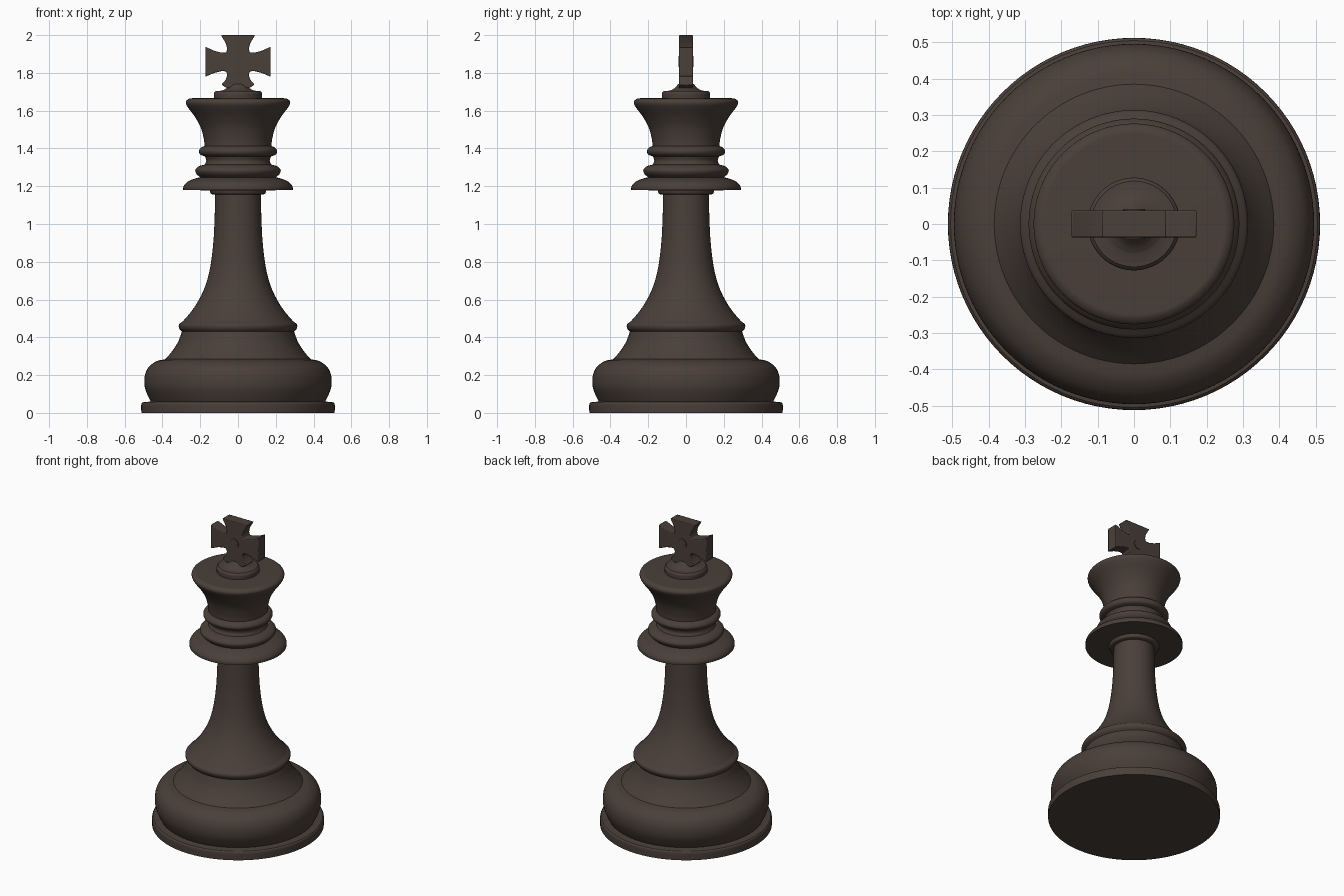
import bpy, bmesh, math
from mathutils import Vector

if "Cube" in bpy.data.objects:
    bpy.data.objects.remove(bpy.data.objects["Cube"])

SEG = 96

wood = bpy.data.materials.new("dark_brown_wood")
wood.diffuse_color = (0.068, 0.050, 0.041, 1)
wood.use_nodes = True
wood.node_tree.nodes["Principled BSDF"].inputs["Base Color"].default_value = wood.diffuse_color


def finish(name, bm, angle):
    me = bpy.data.meshes.new(name)
    bm.to_mesh(me)
    bm.free()
    me.materials.append(wood)
    ob = bpy.data.objects.new(name, me)
    bpy.context.collection.objects.link(ob)
    bpy.ops.object.select_all(action='DESELECT')
    ob.select_set(True)
    bpy.context.view_layer.objects.active = ob
    bpy.ops.object.shade_smooth_by_angle(angle=math.radians(angle))
    return ob


def smooth(pts, n=5):
    """Catmull-Rom curve through the points; two points stay a straight line."""
    if len(pts) < 3:
        return list(pts)
    p = [Vector(q) for q in pts]
    p = [2 * p[0] - p[1]] + p + [2 * p[-1] - p[-2]]
    out = []
    for i in range(1, len(p) - 2):
        a, b, c, d = p[i - 1:i + 3]
        for k in range(n):
            t = k / n
            out.append(tuple(0.5 * (2 * b + (c - a) * t + (2 * a - 5 * b + 4 * c - d) * t * t
                                    + (3 * b - a - 3 * c + d) * t ** 3)))
    return out + [tuple(pts[-1])]


def lathe(name, *runs):
    """Turn (radius, height) runs around z; corners between runs stay sharp."""
    prof = []
    for run in runs:
        for q in smooth(run):
            if not prof or math.dist(q, prof[-1]) > 1e-5:
                prof.append(q)
    bm = bmesh.new()
    rings = []
    for r, z in prof:
        if r < 1e-5:
            rings.append([bm.verts.new((0, 0, z))] * SEG)
        else:
            rings.append([bm.verts.new((r * math.cos(2 * math.pi * j / SEG),
                                        r * math.sin(2 * math.pi * j / SEG), z)) for j in range(SEG)])
    for lo, hi in zip(rings, rings[1:]):
        for j in range(SEG):
            k = (j + 1) % SEG
            bm.faces.new(list(dict.fromkeys((lo[j], lo[k], hi[k], hi[j]))))
    return finish(name, bm, 35)


# Turned parts, stacked bottom to top and meeting at shared rings
lathe("base",
      [(0, 0), (0.512, 0)], [(0.512, 0), (0.512, 0.045), (0.505, 0.056)],
      [(0.505, 0.056), (0.462, 0.06)],
      [(0.462, 0.06), (0.477, 0.09), (0.492, 0.13), (0.496, 0.17), (0.49, 0.21),
       (0.469, 0.247), (0.43, 0.274), (0.385, 0.284)])
lathe("lower_skirt",
      [(0.385, 0.284), (0.35, 0.325), (0.318, 0.375), (0.297, 0.43)],
      [(0.297, 0.43), (0.311, 0.447), (0.312, 0.468), (0.29, 0.487)])
lathe("stem",
      [(0.29, 0.487), (0.245, 0.54), (0.201, 0.61), (0.167, 0.69), (0.144, 0.79),
       (0.13, 0.91), (0.124, 1.03), (0.121, 1.155)])
lathe("collar",
      [(0.121, 1.155), (0.143, 1.16), (0.15, 1.178)],
      [(0.15, 1.178), (0.29, 1.18)],
      [(0.29, 1.18), (0.288, 1.2), (0.268, 1.223), (0.23, 1.24), (0.2, 1.247)],
      [(0.2, 1.247), (0.22, 1.265), (0.226, 1.286), (0.208, 1.305), (0.176, 1.315)],
      [(0.176, 1.315), (0.168, 1.335), (0.175, 1.358)],
      [(0.175, 1.358), (0.199, 1.367), (0.207, 1.387), (0.195, 1.405), (0.177, 1.413)])
lathe("crown",
      [(0.177, 1.413), (0.181, 1.45), (0.197, 1.51), (0.228, 1.567), (0.26, 1.61),
       (0.275, 1.635), (0.274, 1.652), (0.258, 1.664), (0.24, 1.666)],
      [(0.24, 1.666), (0.127, 1.666)])
lathe("finial_button",
      [(0.127, 1.666), (0.127, 1.692), (0.118, 1.704)],
      [(0.118, 1.704), (0.082, 1.706)],
      [(0.082, 1.706), (0.06, 1.72), (0.04, 1.742)], [(0.04, 1.742), (0, 1.742)])

# Flared cross: half outline mirrored, then extruded
half = [(0.09, 2.0), (0.064, 1.955), (0.057, 1.925), (0.063, 1.907), (0.085, 1.907),
        (0.125, 1.917), (0.172, 1.938), (0.172, 1.78), (0.125, 1.80), (0.085, 1.81),
        (0.063, 1.808), (0.057, 1.792), (0.064, 1.765), (0.088, 1.738), (0.06, 1.72)]
outline = half + [(-x, z) for x, z in reversed(half)]
bm = bmesh.new()
T = 0.037
face = bm.faces.new([bm.verts.new((x, -T, z)) for x, z in outline])
ext = bmesh.ops.extrude_face_region(bm, geom=[face])
bmesh.ops.translate(bm, vec=(0, 2 * T, 0),
                    verts=[v for v in ext["geom"] if isinstance(v, bmesh.types.BMVert)])
bmesh.ops.recalc_face_normals(bm, faces=bm.faces)
cross = finish("cross", bm, 30)
bev = cross.modifiers.new("soft_edges", 'BEVEL')
bev.width = 0.004
bev.segments = 2
bev.limit_method = 'ANGLE'
bev.angle_limit = math.radians(50)

# Small raised stud in the middle of the cross, both sides
bpy.ops.mesh.primitive_cylinder_add(vertices=16, radius=0.03, depth=2 * T + 0.008,
                                    location=(0, 0, 1.86), rotation=(math.pi / 2, 0, 0))
stud = bpy.context.object
stud.name = "cross_stud"
stud.data.materials.append(wood)
bpy.ops.object.shade_smooth_by_angle(angle=math.radians(35))
